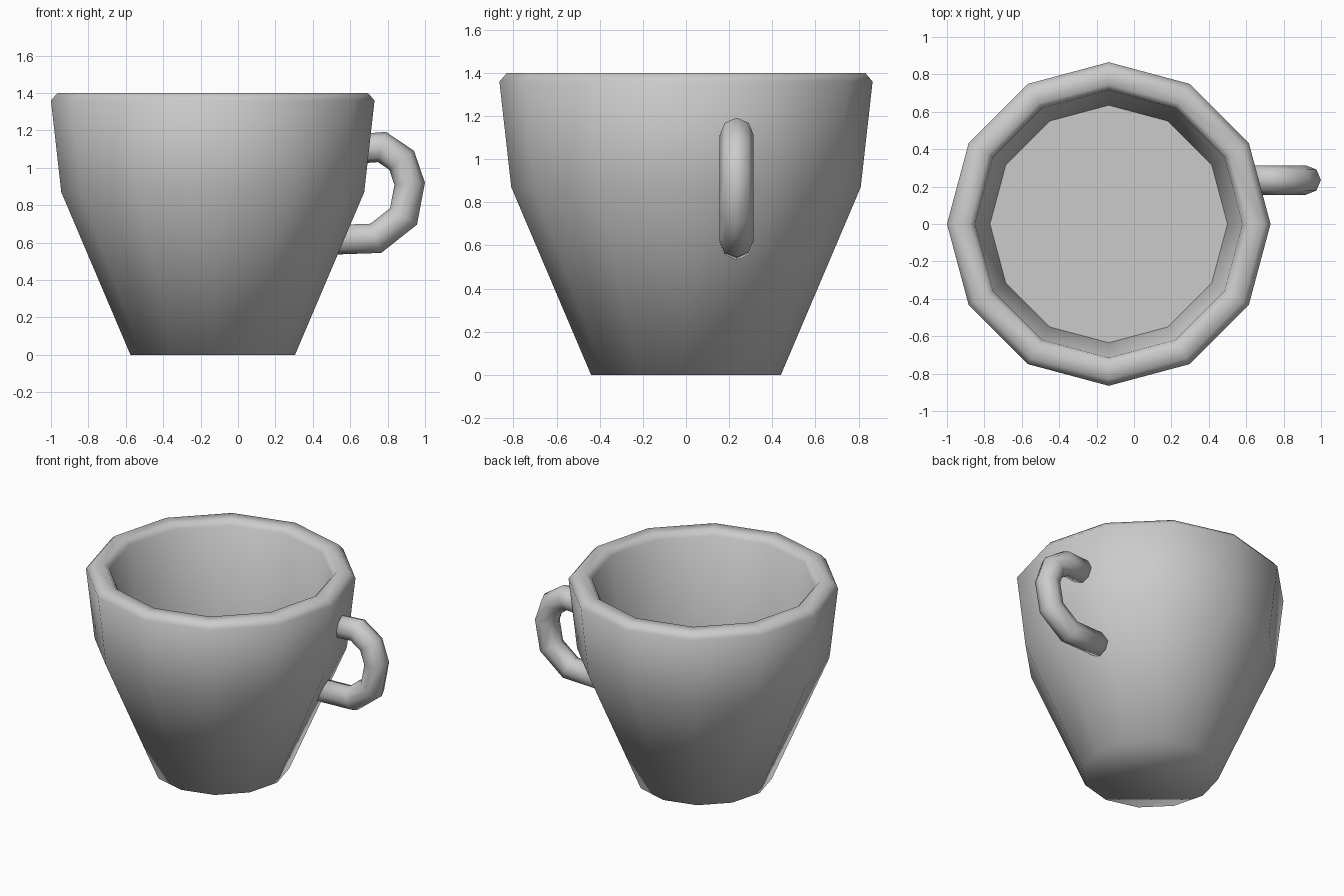
import bpy
from math import sin, cos, pi
from mathutils import Vector

cube = bpy.data.objects.get("Cube")
if cube:
    bpy.data.objects.remove(cube)

SIDES = 12
CENTRE_X = -0.135

grey = bpy.data.materials.new("ceramic_grey")
grey.use_nodes = True
colour = (0.6, 0.6, 0.6, 1)
grey.diffuse_color = colour
grey.node_tree.nodes["Principled BSDF"].inputs["Base Color"].default_value = colour


def make_object(name, verts, faces, smooth=True):
    mesh = bpy.data.meshes.new(name)
    mesh.from_pydata(verts, [], faces)
    mesh.materials.append(grey)
    mesh.polygons.foreach_set("use_smooth", [smooth] * len(mesh.polygons))
    obj = bpy.data.objects.new(name, mesh)
    bpy.context.collection.objects.link(obj)
    return obj


def ring(radius, z):
    return [(CENTRE_X + radius * cos(2 * pi * i / SIDES),
             radius * sin(2 * pi * i / SIDES), z) for i in range(SIDES)]


def bridge(rings, n):
    """Quads joining consecutive rings of n points."""
    return [(r * n + i, r * n + (i + 1) % n, (r + 1) * n + (i + 1) % n, (r + 1) * n + i)
            for r in range(rings - 1) for i in range(n)]


# Cup wall: base, outside, rounded rim, then down the inside
profile = [(0.44, 0), (0.81, 0.87), (0.865, 1.36), (0.83, 1.4),
           (0.745, 1.4), (0.715, 1.365), (0.635, 0.7)]
verts = [p for r, z in profile for p in ring(r, z)]
faces = bridge(len(profile), SIDES)
faces.append(tuple(reversed(range(SIDES))))
make_object("cup_body", verts, faces)

# Flat surface inside the cup
make_object("cup_floor", ring(0.635, 0.7), [tuple(range(SIDES))], smooth=False)

# Handle: eight-sided tube with mitred corners, ends buried in the wall
HANDLE_Y, TUBE, N = 0.235, 0.079, 8
path = [Vector(p) for p in ((0.62, 1.1), (0.77, 1.111), (0.875, 1.04), (0.918, 0.915),
                            (0.885, 0.74), (0.737, 0.623), (0.48, 0.614))]
verts = []
for k, p in enumerate(path):
    before = (p - path[max(k - 1, 0)]).normalized()
    after = (path[min(k + 1, len(path) - 1)] - p).normalized()
    tangent = (before + after).normalized()
    normal = Vector((-tangent.y, tangent.x))
    mitre = 1 / tangent.dot(after if after.length else before)
    for i in range(N):
        a = 2 * pi * i / N
        q = p + normal * (TUBE * mitre * sin(a))
        verts.append((q.x, HANDLE_Y + TUBE * cos(a), q.y))
faces = bridge(len(path), N)
last = (len(path) - 1) * N
faces += [tuple(reversed(range(N))), tuple(range(last, last + N))]
handle = make_object("handle", verts, faces)

# Make the handle faces point outward
import bmesh
bm = bmesh.new()
bm.from_mesh(handle.data)
bmesh.ops.recalc_face_normals(bm, faces=bm.faces)
bm.to_mesh(handle.data)
bm.free()
